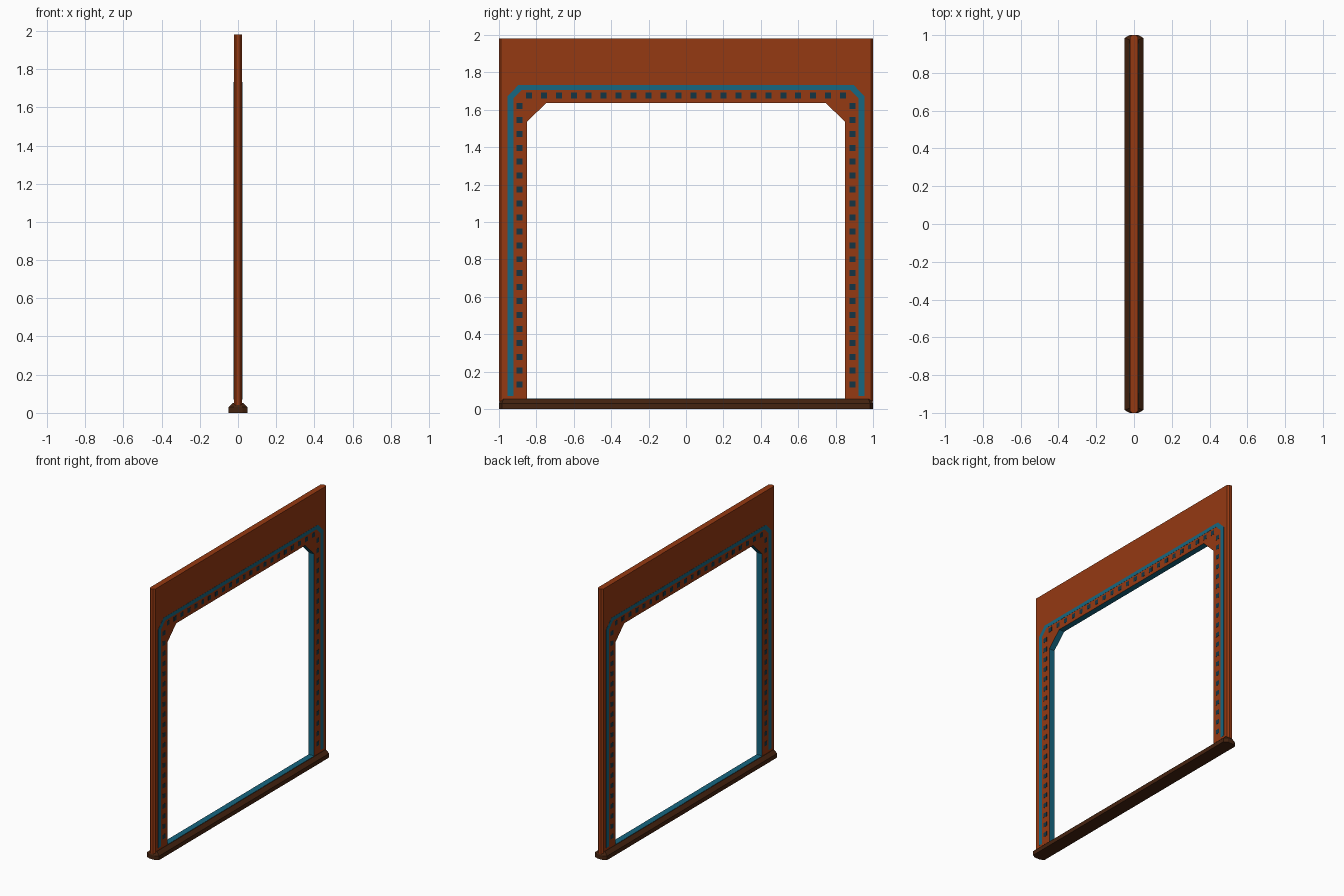
import bpy, bmesh

if "Cube" in bpy.data.objects:
    bpy.data.objects.remove(bpy.data.objects["Cube"])


def material(name, rgb):
    m = bpy.data.materials.new(name)
    m.diffuse_color = (*rgb, 1.0)
    m.use_nodes = True
    m.node_tree.nodes["Principled BSDF"].inputs["Base Color"].default_value = m.diffuse_color
    return m


RUST = material("rust", (0.30, 0.041, 0.006))
TEAL = material("teal", (0.008, 0.135, 0.22))
NAVY = material("dark navy", (0.007, 0.036, 0.06))
BROWN = material("dark brown", (0.06, 0.017, 0.005))


def finish(name, bm, *mats):
    bmesh.ops.recalc_face_normals(bm, faces=bm.faces[:])
    me = bpy.data.meshes.new(name)
    bm.to_mesh(me)
    bm.free()
    for m in mats:
        me.materials.append(m)
    ob = bpy.data.objects.new(name, me)
    bpy.context.collection.objects.link(ob)
    return ob


def prism(bm, pts, x0, x1):
    """Extrude a y-z outline along x."""
    a = [bm.verts.new((x0, y, z)) for y, z in pts]
    b = [bm.verts.new((x1, y, z)) for y, z in pts]
    bm.faces.new(a)
    bm.faces.new(b[::-1])
    for i in range(len(pts)):
        j = (i + 1) % len(pts)
        bm.faces.new((a[i], a[j], b[j], b[i]))


def both_sides(half):
    """Complete a right-hand line with its mirror image."""
    return half + [(-y, z) for y, z in reversed(half)]


def mirror_x(ob):
    mod = ob.modifiers.new("mirror", 'MIRROR')
    mod.use_axis = (True, False, False)


T = 0.022      # half thickness of the frame
SILL = 0.055   # top of the base

# Arch frame: outer outline plus chamfered opening, teal inside the opening
outer = both_sides([(1.0, 0.04), (1.0, 1.98)])
inner = both_sides([(0.85, 0.04), (0.85, 1.535), (0.747, 1.637)])
bm = bmesh.new()
prism(bm, outer + inner[::-1], -T, T)
ends = [e for e in bm.edges
        if all(abs(v.co.y) > 0.99 for v in e.verts)
        and abs(e.verts[0].co.z - e.verts[1].co.z) > 1]
bmesh.ops.bevel(bm, geom=ends, offset=0.012, segments=1, affect='EDGES')
bm.normal_update()
for f in bm.faces:
    c = f.calc_center_median()
    if abs(f.normal.x) < 0.1 and abs(c.y) < 0.9 and 0.1 < c.z < 1.7:
        f.material_index = 1
finish("arch_frame", bm, RUST, TEAL)

# Base rail: stacked eight-sided plan outlines, sloped in at the top
bm = bmesh.new()
rings = []
for z, w, l in ((0, 0.05, 1.0), (0.03, 0.05, 1.0), (0.053, 0.025, 0.99)):
    quarter = [(w, l - 0.015), (w * 0.45, l)]
    right = quarter + [(-x, y) for x, y in reversed(quarter)]
    plan = right + [(-x, -y) for x, y in right]
    rings.append([bm.verts.new((x, y, z)) for x, y in plan])
bm.faces.new(rings[0])
bm.faces.new(rings[-1])
for a, b in zip(rings, rings[1:]):
    for i in range(len(a)):
        j = (i + 1) % len(a)
        bm.faces.new((a[i], a[j], b[j], b[i]))
finish("base_rail", bm, BROWN)

# Sill strip across the bottom of the opening
bm = bmesh.new()
prism(bm, [(-0.85, 0.05), (0.85, 0.05), (0.85, SILL), (-0.85, SILL)], -T, T)
finish("sill_strip", bm, TEAL)

# Teal stripe that follows the opening, on both faces
bm = bmesh.new()
out = both_sides([(0.955, 0.07), (0.955, 1.672), (0.895, 1.733)])
inn = both_sides([(0.923, 0.07), (0.923, 1.66), (0.878, 1.706)])
prism(bm, out + inn[::-1], T - 0.001, T + 0.001)
mirror_x(finish("stripe", bm, TEAL))

# Row of small dark squares up the posts and along the lintel
centres = [(s * 0.891, 0.13 + i * 0.0745) for s in (-1, 1) for i in range(21)]
centres += [(-0.84 + i * 1.68 / 21, 1.677) for i in range(22)]
bm = bmesh.new()
h = 0.016
for y, z in centres:
    prism(bm, [(y - h, z - h), (y + h, z - h), (y + h, z + h), (y - h, z + h)],
          T - 0.001, T + 0.001)
mirror_x(finish("stud_squares", bm, NAVY))
